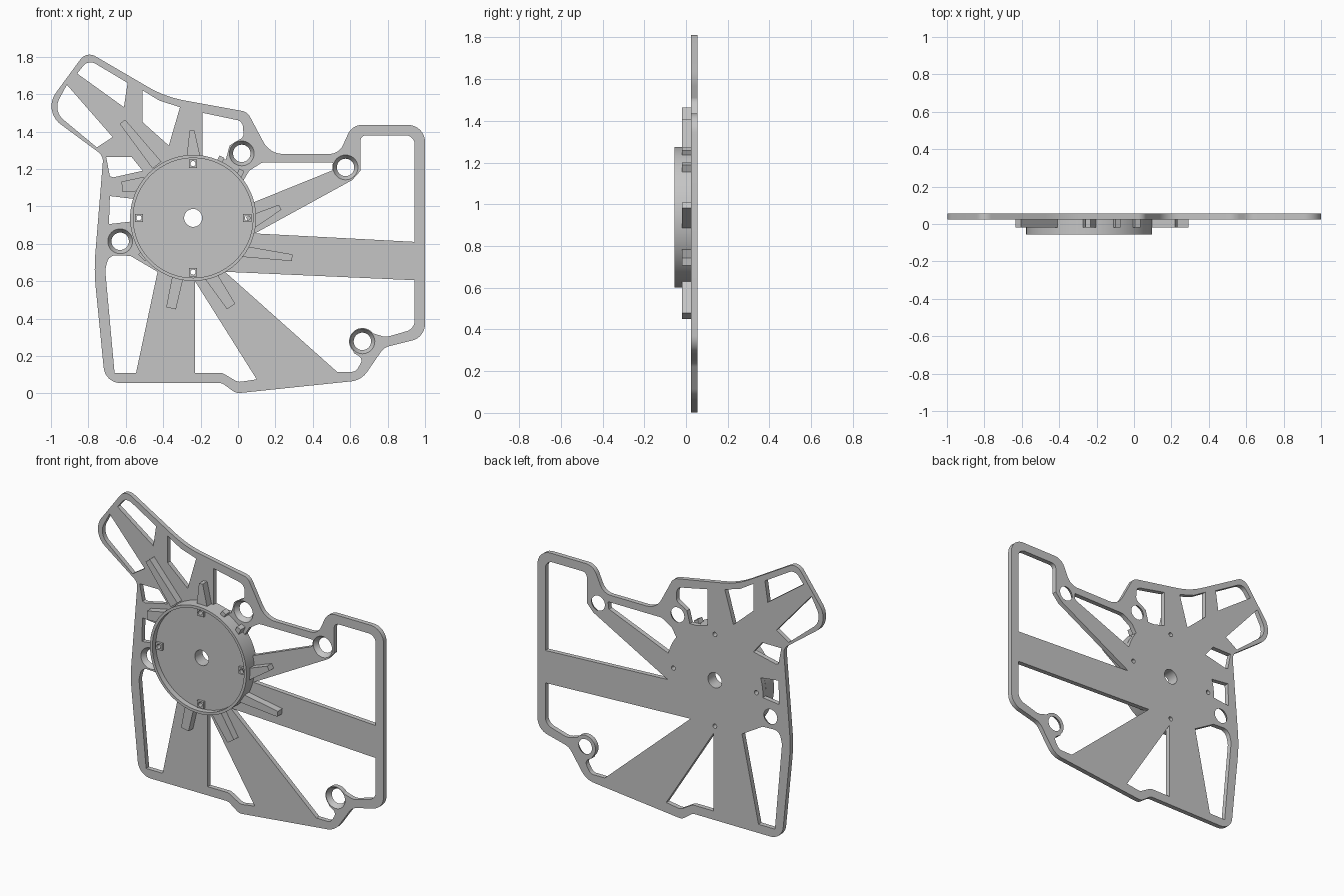
import bpy
import bmesh
import math
from mathutils import Vector, Matrix

cube = bpy.data.objects.get("Cube")
if cube:
    bpy.data.objects.remove(cube)

FRONT, BACK = .025, .055         # plate faces along y
HUB = Vector((-.24, .938))       # hub centre in x, z
HUB_R = .337

grey = bpy.data.materials.new("plain_grey")
grey.use_nodes = True
grey.diffuse_color = (.56, .56, .56, 1)
grey.node_tree.nodes["Principled BSDF"].inputs["Base Color"].default_value = grey.diffuse_color


def rounded(points, steps=8):
    """Polygon with an arc at each corner that carries a radius (x, z, radius)."""
    result = []
    count = len(points)
    for i, point in enumerate(points):
        corner = Vector(point[:2])
        if len(point) < 3:
            result.append(corner)
            continue
        before = Vector(points[i - 1][:2]) - corner
        after = Vector(points[(i + 1) % count][:2]) - corner
        u, v = before.normalized(), after.normalized()
        half = u.angle(v) / 2
        tangent = min(point[2] / math.tan(half), .48 * min(before.length, after.length))
        centre = corner + (u + v).normalized() * tangent / math.cos(half)
        start, end = corner + u * tangent - centre, corner + v * tangent - centre
        for k in range(steps + 1):
            result.append(centre + start.lerp(end, k / steps).normalized() * start.length)
    return result


def add_prism(bm, outline, y0, y1):
    """Extrude an x, z outline from y0 to y1."""
    face = bm.faces.new([bm.verts.new((p.x, y0, p.y)) for p in outline])
    grown = bmesh.ops.extrude_face_region(bm, geom=[face])["geom"]
    moved = [g for g in grown if isinstance(g, bmesh.types.BMVert)]
    bmesh.ops.translate(bm, verts=moved, vec=(0, y1 - y0, 0))


def add_cone(bm, centre, y0, y1, r0, r1, segments=40):
    """Cylinder or cone along y, with radius r0 at y0 and r1 at y1."""
    place = Matrix.Translation((centre[0], (y0 + y1) / 2, centre[1])) @ Matrix.Rotation(-math.pi / 2, 4, 'X')
    bmesh.ops.create_cone(bm, cap_ends=True, segments=segments, radius1=r0,
                          radius2=r1, depth=y1 - y0, matrix=place)


def finish(bm, name):
    bmesh.ops.recalc_face_normals(bm, faces=bm.faces[:])
    mesh = bpy.data.meshes.new(name)
    bm.to_mesh(mesh)
    bm.free()
    mesh.materials.append(grey)
    obj = bpy.data.objects.new(name, mesh)
    bpy.context.collection.objects.link(obj)
    return obj


def select(obj):
    bpy.ops.object.select_all(action='DESELECT')
    obj.select_set(True)
    bpy.context.view_layer.objects.active = obj


def combine(target, tool, operation):
    """Apply a boolean, then discard the tool."""
    tool.hide_render = True
    mod = target.modifiers.new("combine", 'BOOLEAN')
    mod.operation, mod.solver, mod.object = operation, 'EXACT', tool
    select(target)
    bpy.ops.object.modifier_apply(modifier=mod.name)
    bpy.data.objects.remove(tool)


def smooth(obj):
    select(obj)
    bpy.ops.object.shade_smooth_by_angle(angle=math.radians(30))


# Plate silhouette
bm = bmesh.new()
add_prism(bm, rounded([
    (-.81, 1.83, .06), (-.39, 1.585, .6), (.05, 1.505, .06), (.17, 1.28, .12),
    (.54, 1.28, .08), (.61, 1.435, .08), (1, 1.435, .09), (1, .3, .09),
    (.78, .245, .08), (.66, .07, .12), (-.01, 0, .06), (-.085, .055, .05),
    (-.71, .055, .09), (-.77, .66, 1), (-.72, 1.27, .06), (-1.045, 1.51, .12)]),
    FRONT, BACK)
plate = finish(bm, "plate")

# Windows between the spokes
bm = bmesh.new()


def window(*points):
    add_prism(bm, rounded(points), FRONT - .02, BACK + .02)


# upper arm pair
window((-.86, 1.71), (-.80, 1.785, .05), (-.59, 1.66), (-.61, 1.53))
window((-.915, 1.65), (-.99, 1.51, .09), (-.755, 1.315), (-.67, 1.37))
# upper pair
window((-.51, 1.62), (-.42, 1.565), (-.31, 1.53), (-.37, 1.325), (-.51, 1.45))
window((-.19, 1.5), (.025, 1.455, .04), (.03, 1.37, .03), (-.045, 1.325),
       (-.065, 1.25), (-.19, 1.25))
# small side pair
window((-.705, 1.265), (-.57, 1.265), (-.51, 1.19), (-.665, 1.155), (-.685, 1.16))
window((-.685, 1.055), (-.56, 1.04), (-.56, .92), (-.69, .905))
# lower windows
window((-.71, .66, .1), (-.69, .74, .05), (-.575, .735), (-.43, .65), (-.545, .11), (-.66, .11))
window((-.23, .6), (-.23, .11), (-.085, .11, .05), (0, .06, .05), (.1, .075))
window((-.07, .65), (.945, .605), (.945, .345, .06), (.79, .3, .08), (.66, .34),
       (.6, .28), (.62, .215), (.67, .185, .03), (.63, .115, .04), (.53, .115))
# side windows
window((.09, .855), (.945, .81), (.945, 1.38, .05), (.655, 1.38, .03), (.655, 1.19), (.61, 1.14))
window((.08, 1.02), (.5, 1.19), (.52, 1.235, .02), (.13, 1.235, .05), (.06, 1.19), (.03, 1.14))
combine(plate, finish(bm, "window_cutter"), 'DIFFERENCE')

# Screw bosses and the disc behind the hub
bosses = [(.02, 1.283), (.575, 1.208), (.665, .278), (-.63, .813)]
bm = bmesh.new()
for spot in bosses:
    add_cone(bm, spot, FRONT, BACK, .071, .071)
add_cone(bm, HUB, FRONT, BACK, HUB_R - .001, HUB_R - .001, 96)
combine(plate, finish(bm, "boss_discs"), 'UNION')

# Countersunk screw holes
bm = bmesh.new()
for spot in bosses:
    add_cone(bm, spot, FRONT - .01, BACK + .01, .073, .04)
combine(plate, finish(bm, "countersinks"), 'DIFFERENCE')

# Hub cup: floor and thin rim
bm = bmesh.new()
add_cone(bm, HUB, -.055, FRONT, HUB_R, HUB_R, 96)
hub = finish(bm, "hub")
bm = bmesh.new()
add_cone(bm, HUB, -.08, -.02, .32, .32, 96)
combine(hub, finish(bm, "cup_cutter"), 'DIFFERENCE')

# Four square pads inside the cup
pins = [HUB + Vector((math.cos(a), math.sin(a))) * .29
        for a in (i * math.pi / 2 for i in range(4))]
bm = bmesh.new()
for pin in pins:
    corners = [pin + Vector(c) * .022 for c in ((-1, -1), (1, -1), (1, 1), (-1, 1))]
    add_prism(bm, corners, -.035, -.01)
combine(hub, finish(bm, "pads"), 'UNION')

# Axle hole and pin holes run through hub and plate
for part in (hub, plate):
    bm = bmesh.new()
    add_cone(bm, HUB, -.1, .1, .048, .048)
    for pin in pins:
        add_cone(bm, pin, -.1, .1, .014, .014, 16)
    combine(part, finish(bm, "hole_cutter"), 'DIFFERENCE')
    smooth(part)

# Tapered ribs around the hub: tip, root, tip width, root width
ribs = [
    ((-.618, 1.452), (-.433, 1.22), .037, .06),
    ((-.246, 1.405), (-.238, 1.26), .026, .075),
    ((-.62, 1.105), (-.5, 1.12), .055, .075),
    ((.225, .995), (.06, .91), .03, .075),
    ((.29, .725), (.02, .76), .036, .06),
    ((-.358, .455), (-.32, .63), .053, .06),
    ((-.037, .465), (-.15, .635), .053, .07),
    ((.02, 1.195), (-.01, 1.13), .03, .03),
    ((-.085, 1.265), (-.12, 1.2), .03, .03),
    ((-.515, .725), (-.48, .76), .05, .05),
]
for number, (tip, root, tip_width, root_width) in enumerate(ribs, 1):
    tip, root = Vector(tip), Vector(root)
    side = (tip - root).orthogonal().normalized() / 2
    bm = bmesh.new()
    add_prism(bm, [root - side * root_width, tip - side * tip_width,
                   tip + side * tip_width, root + side * root_width], -.02, FRONT)
    finish(bm, f"rib_{number}")
